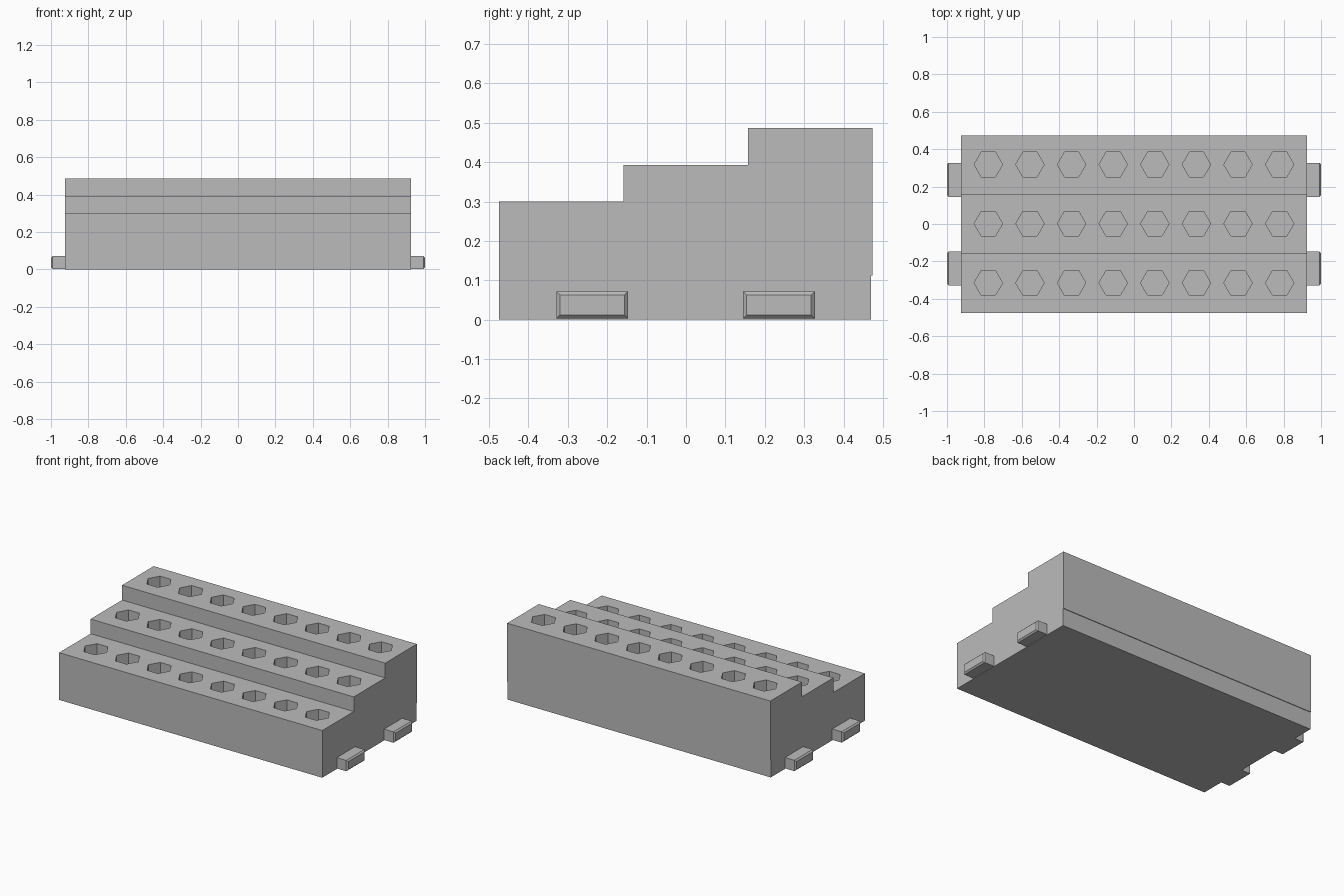
import bpy, bmesh, math
from mathutils import Matrix

cube = bpy.data.objects.get("Cube")
if cube:
    bpy.data.objects.remove(cube, do_unlink=True)

grey = bpy.data.materials.new("plain_grey")
grey.use_nodes = True
colour = (0.5, 0.5, 0.5, 1)
grey.diffuse_color = colour
grey.node_tree.nodes["Principled BSDF"].inputs["Base Color"].default_value = colour


def make_object(name, bm):
    bmesh.ops.recalc_face_normals(bm, faces=bm.faces)
    mesh = bpy.data.meshes.new(name)
    bm.to_mesh(mesh)
    bm.free()
    mesh.materials.append(grey)
    obj = bpy.data.objects.new(name, mesh)
    bpy.context.collection.objects.link(obj)
    return obj


HALF_LENGTH = 0.925
HOLE_DEPTH = 0.2
ROWS = [(-0.315, 0.3), (0.002, 0.393), (0.318, 0.487)]  # hole row y, step height

# Stepped body: side profile extruded along x, slightly recessed at the lower back
profile = [(-0.475, 0), (0.47, 0), (0.47, 0.112), (0.474, 0.112), (0.474, 0.487),
           (0.157, 0.487), (0.157, 0.393), (-0.159, 0.393), (-0.159, 0.3), (-0.475, 0.3)]
bm = bmesh.new()
face = bm.faces.new([bm.verts.new((-HALF_LENGTH, y, z)) for y, z in profile])
extruded = bmesh.ops.extrude_face_region(bm, geom=[face])["geom"]
bmesh.ops.translate(bm, vec=(2 * HALF_LENGTH, 0, 0),
                    verts=[v for v in extruded if isinstance(v, bmesh.types.BMVert)])
body = make_object("stepped_body", bm)

# Hexagonal sockets: eight in each step
bm = bmesh.new()
for y, top in ROWS:
    for i in range(8):
        # the extra 0.05 clears the step surface
        place = Matrix.Translation(((i - 3.5) * 0.2225, y, top + (0.05 - HOLE_DEPTH) / 2))
        turn = Matrix.Rotation(math.radians(90), 4, "Z")
        bmesh.ops.create_cone(bm, cap_ends=True, segments=6, radius1=0.076, radius2=0.076,
                              depth=HOLE_DEPTH + 0.05, matrix=place @ turn)
# Turn the corners of every hexagon to point along x
cutter = make_object("socket_cutter", bm)
cutter.hide_render = True

cut = body.modifiers.new("sockets", "BOOLEAN")
cut.operation = "DIFFERENCE"
cut.solver = "EXACT"
cut.object = cutter
bpy.context.view_layer.objects.active = body
bpy.ops.object.modifier_apply(modifier=cut.name)
bpy.data.objects.remove(cutter, do_unlink=True)


# End tabs: blocks with a chamfered outer end
def add_tab(name, side, y):
    bm = bmesh.new()
    bmesh.ops.create_cube(bm, size=1)
    bmesh.ops.scale(bm, vec=(0.08, 0.182, 0.069), verts=bm.verts)
    bmesh.ops.translate(bm, vec=(side * 0.96, y, 0.0375), verts=bm.verts)
    rim = [e for e in bm.edges if all(v.co.x * side > 0.99 for v in e.verts)]
    bmesh.ops.bevel(bm, geom=rim, offset=0.009, segments=1, affect="EDGES")
    make_object(name, bm)


for side, side_name in ((1, "left"), (-1, "right")):
    for y, end_name in ((-0.238, "front"), (0.236, "back")):
        add_tab(f"{side_name}_{end_name}_tab", side, y)
